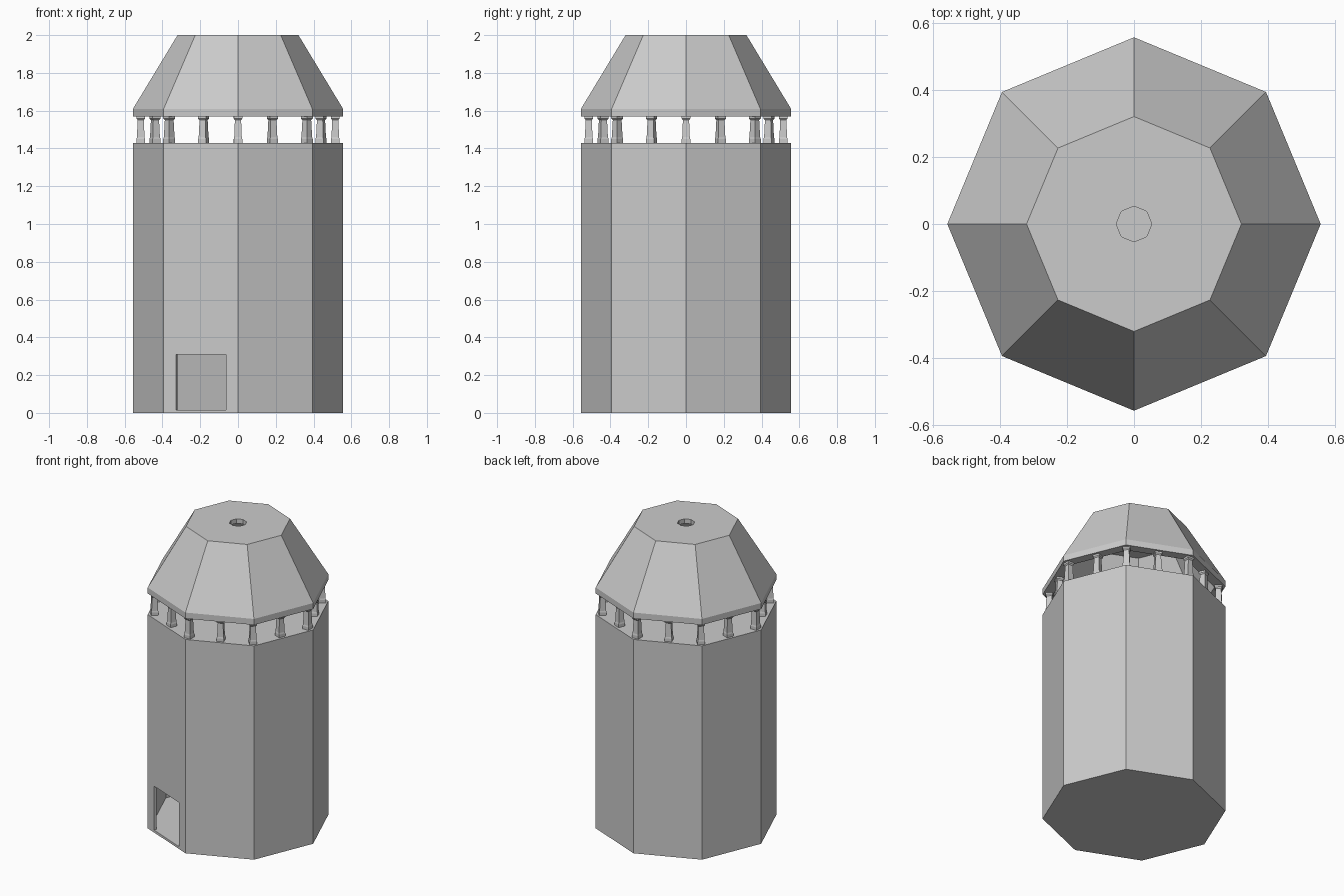
import bpy, bmesh, math
from mathutils import Matrix

if "Cube" in bpy.data.objects:
    bpy.data.objects.remove(bpy.data.objects["Cube"])

stone = bpy.data.materials.new("stone_grey")
stone.diffuse_color = (0.6, 0.6, 0.6, 1)
stone.use_nodes = True
stone.node_tree.nodes["Principled BSDF"].inputs["Base Color"].default_value = stone.diffuse_color


def finish(name, bm):
    bmesh.ops.recalc_face_normals(bm, faces=bm.faces[:])
    me = bpy.data.meshes.new(name)
    bm.to_mesh(me)
    bm.free()
    me.materials.append(stone)
    ob = bpy.data.objects.new(name, me)
    bpy.context.collection.objects.link(ob)
    return ob


def rings(name, profile, sides=8, closed=False, matrix=Matrix(), turn=0.0):
    """Stack of polygon rings (radius, z); closed profiles make a hollow shell."""
    bm = bmesh.new()
    rows = []
    for r, z in profile:
        rows.append([bm.verts.new(matrix @ Matrix.Rotation(turn + 2 * math.pi * i / sides, 4, 'Z')
                                  @ Matrix.Translation((r, 0, z)).translation)
                     for i in range(sides)])
    pairs = list(zip(rows, rows[1:]))
    if closed:
        pairs.append((rows[-1], rows[0]))
    else:
        bm.faces.new(rows[0])
        bm.faces.new(rows[-1])
    for a, b in pairs:
        for i in range(sides):
            j = (i + 1) % sides
            bm.faces.new((a[i], a[j], b[j], b[i]))
    return finish(name, bm)


def cut(target, cutter):
    m = target.modifiers.new("cut", 'BOOLEAN')
    m.operation = 'DIFFERENCE'
    m.solver = 'EXACT'
    m.object = cutter
    bpy.context.view_layer.objects.active = target
    bpy.ops.object.modifier_apply(modifier=m.name)
    bpy.data.objects.remove(cutter)


R = 0.556

# tower body: hollow octagon with floor and deck
body = rings("tower_body", [(R, 0), (R, 1.43)])
cut(body, rings("cavity_cutter", [(R - 0.022, 0.015), (R - 0.022, 1.41)]))

# doorway through the front-left wall
a = math.radians(247.5)
d = R * math.cos(math.pi / 8)
bm = bmesh.new()
bmesh.ops.create_cube(bm, size=1, matrix=Matrix.Rotation(a, 4, 'Z')
                      @ Matrix.Translation((d, 0, 0.163)) @ Matrix.Diagonal((0.16, 0.286, 0.294, 1)))
cut(body, finish("door_cutter", bm))

# roof: hollow shell with a smoke hole in the flat top
rings("roof", [(R, 1.57), (R, 1.61), (0.32, 2.0), (0.053, 2.0),
               (0.053, 1.97), (0.303, 1.97), (0.49, 1.655), (0.49, 1.57)], closed=True)

# square columns at every corner and wall middle
h = math.sqrt(2)
col = [(0.0225 * h, 1.43), (0.0225 * h, 1.45), (0.020 * h, 1.46),
       (0.0165 * h, 1.55), (0.0225 * h, 1.558), (0.0225 * h, 1.57)]
for k in range(16):
    ang = k * math.pi / 8
    rad = 0.515 if k % 2 == 0 else 0.515 * math.cos(math.pi / 8)
    place = Matrix.Rotation(ang, 4, 'Z') @ Matrix.Translation((rad, 0, 0))
    rings(f"column_{k + 1}", col, 4, matrix=place, turn=math.pi / 4)
